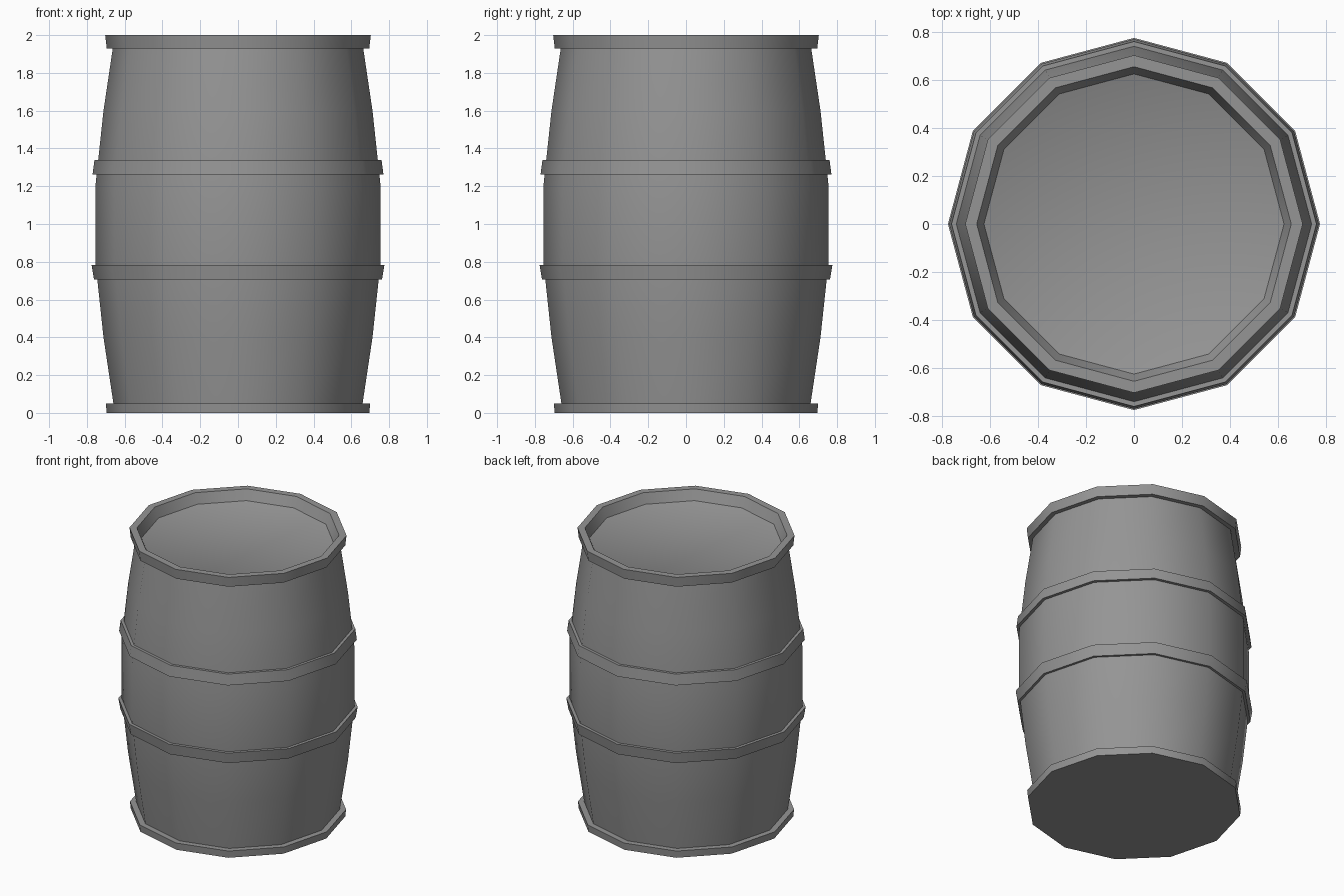
import bpy, bmesh, math

SIDES = 12

if "Cube" in bpy.data.objects:
    bpy.data.objects.remove(bpy.data.objects["Cube"], do_unlink=True)

grey = bpy.data.materials.new("barrel grey")
grey.use_nodes = True
colour = (0.3, 0.3, 0.3, 1)
grey.diffuse_color = colour
grey.node_tree.nodes["Principled BSDF"].inputs["Base Color"].default_value = colour


def turned(name, profile, closed=False, caps=False):
    """Spin a (radius, height) profile around z; outer side listed bottom to top."""
    bm = bmesh.new()
    rings = []
    for r, z in profile:
        angles = [2 * math.pi * i / SIDES for i in range(SIDES)]
        rings.append([bm.verts.new((r * math.cos(a), r * math.sin(a), z)) for a in angles])
    pairs = list(zip(rings, rings[1:]))
    if closed:
        pairs.append((rings[-1], rings[0]))
    for low, high in pairs:
        for i in range(SIDES):
            j = (i + 1) % SIDES
            bm.faces.new((low[i], low[j], high[j], high[i]))
    if caps:
        bm.faces.new(rings[0][::-1])
        bm.faces.new(rings[-1])
    mesh = bpy.data.meshes.new(name)
    bm.to_mesh(mesh)
    bm.free()
    mesh.materials.append(grey)
    obj = bpy.data.objects.new(name, mesh)
    bpy.context.collection.objects.link(obj)
    bpy.ops.object.select_all(action='DESELECT')
    obj.select_set(True)
    bpy.context.view_layer.objects.active = obj
    bpy.ops.object.shade_smooth_by_angle(angle=math.radians(40))
    return obj


# Bulging body with the recessed lid
turned("barrel_body", [(0.655, 0.02), (0.712, 0.4), (0.755, 0.8), (0.755, 1.2),
                       (0.712, 1.6), (0.66, 1.95), (0.625, 1.93)], caps=True)

# Solid foot rim
turned("bottom_rim", [(0.695, 0), (0.70, 0.05), (0.655, 0.05)], caps=True)

# Open rim standing above the lid
turned("top_rim", [(0.65, 1.93), (0.695, 1.93), (0.703, 2), (0.655, 2), (0.625, 1.93)],
       closed=True)

# Hoops around the belly
turned("upper_hoop", [(0.72, 1.262), (0.77, 1.262), (0.76, 1.338), (0.72, 1.338)], closed=True)
turned("lower_hoop", [(0.72, 0.705), (0.762, 0.705), (0.775, 0.782), (0.72, 0.782)], closed=True)
